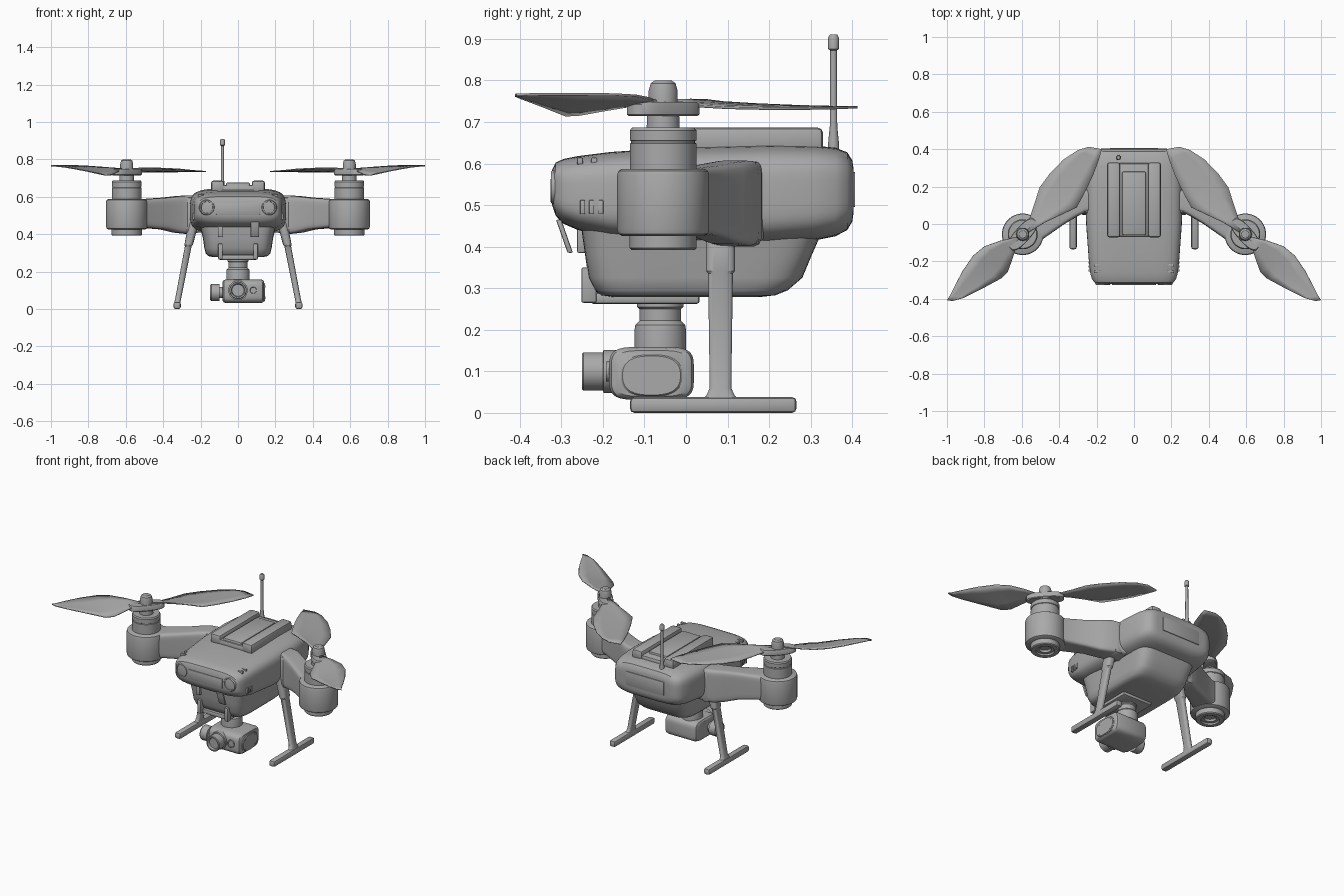
import bpy, bmesh, math
from mathutils import Vector

cube = bpy.data.objects.get("Cube")
if cube:
    bpy.data.objects.remove(cube, do_unlink=True)

grey = bpy.data.materials.new("matte grey")
grey.use_nodes = True
grey.diffuse_color = (0.4, 0.4, 0.4, 1)
grey.node_tree.nodes["Principled BSDF"].inputs["Base Color"].default_value = (0.4, 0.4, 0.4, 1)

X, Y, Z = Vector((1, 0, 0)), Vector((0, 1, 0)), Vector((0, 0, 1))


def finish(name, bm, mirror=False, thickness=0, angle=35):
    """Turn a bmesh into a shaded object, optionally mirrored across x = 0."""
    bmesh.ops.recalc_face_normals(bm, faces=bm.faces)
    me = bpy.data.meshes.new(name)
    bm.to_mesh(me)
    bm.free()
    ob = bpy.data.objects.new(name, me)
    bpy.context.collection.objects.link(ob)
    me.materials.append(grey)
    bpy.ops.object.select_all(action='DESELECT')
    ob.select_set(True)
    bpy.context.view_layer.objects.active = ob
    bpy.ops.object.shade_smooth_by_angle(angle=math.radians(angle))
    if thickness:
        s = ob.modifiers.new("thickness", 'SOLIDIFY')
        s.thickness, s.offset = thickness, 0
    if mirror:
        ob.modifiers.new("mirror", 'MIRROR')
    return ob


def ring(c, u, v, a, b, n=2, count=40):
    """Superellipse section: n = 2 is round, higher n is boxier."""
    pts = []
    for i in range(count):
        t = 2 * math.pi * (i + 0.5) / count
        p, q = math.cos(t), math.sin(t)
        pts.append(Vector(c) + u * a * math.copysign(abs(p) ** (2 / n), p)
                   + v * b * math.copysign(abs(q) ** (2 / n), q))
    return pts


def loft(name, rings, mirror=False, angle=35):
    bm = bmesh.new()
    vs = [[bm.verts.new(p) for p in r] for r in rings]
    k = len(vs[0])
    for r, s in zip(vs, vs[1:]):
        for i in range(k):
            bm.faces.new((r[i], r[(i + 1) % k], s[(i + 1) % k], s[i]))
    bm.faces.new(vs[0])
    bm.faces.new(vs[-1])
    return finish(name, bm, mirror, angle=angle)


def lathe(name, base, profile, axis=Z, mirror=False):
    """Turned part; profile is (radius, distance along axis)."""
    u, v = (X, Y) if axis == Z else (X, Z) if axis == Y else (Y, Z)
    return loft(name, [ring(Vector(base) + axis * h, u, v, r, r) for r, h in profile], mirror)


def box(name, lo, hi, bevel=0.005, mirror=False, lean=0):
    """Bevelled box; lean shifts the top along y."""
    bm = bmesh.new()
    bmesh.ops.create_cube(bm, size=1)
    for v in bm.verts:
        top = v.co.z > 0
        v.co = Vector([l + (h - l) * (c + 0.5) for l, h, c in zip(lo, hi, v.co)])
        v.co.y += lean if top else 0
    bmesh.ops.bevel(bm, geom=bm.edges[:], offset=bevel, segments=2, profile=0.5, affect='EDGES')
    return finish(name, bm, mirror)


# Upper fuselage: sections along y as (y, half width, bottom, top)
upper = [(-.322, .185, .50, .585), (-.314, .21, .475, .602), (-.295, .225, .455, .611),
         (-.26, .235, .44, .618), (-.18, .243, .42, .628), (0, .256, .405, .64),
         (.2, .258, .405, .645), (.31, .248, .415, .643), (.36, .235, .425, .638),
         (.388, .218, .44, .627), (.4, .195, .46, .608), (.403, .17, .48, .59)]
loft("upper_fuselage", [ring((0, y, (a + b) / 2), X, Z, w, (b - a) / 2, 4.2, 56)
                        for y, w, a, b in upper])

# Lower fuselage: sections along z as (z, half width, front y, back y)
lower = [(.279, .14, -.18, .18), (.283, .16, -.205, .215), (.295, .172, -.22, .245),
         (.325, .18, -.235, .28), (.38, .188, -.243, .303), (.43, .2, -.25, .325),
         (.48, .21, -.255, .34)]
loft("lower_fuselage", [ring((0, (a + b) / 2, z), X, Y, w, (b - a) / 2, 6, 56)
                        for z, w, a, b in lower])

# Battery with two raised rails
box("battery_base", (-.14, -.068, .62), (.14, .325, .663), .012)
box("battery_centre", (-.064, -.06, .63), (.064, .28, .676), .008)
box("battery_rail", (.074, -.072, .625), (.144, .33, .687), .014, True)

# Antenna
lathe("antenna", (-.083, .355, 0),
      [(.014, .62), (.013, .65), (.009, .69), (.008, .872), (.013, .876), (.013, .903), (.009, .91)])

# Front lamps, visor, clips and vents
lathe("front_lamp", (.166, 0, .543),
      [(.042, -.27), (.042, -.318), (.038, -.325), (.032, -.325), (.029, -.316)], Y, True)
box("visor", (-.118, -.326, .505), (.118, -.31, .565), .004)
box("front_tab", (.067, -.285, .385), (.113, -.272, .465), .004, lean=-.028)
box("front_latch", (-.108, -.262, .385), (-.082, -.235, .445), .004)
box("lower_clip", (.082, -.252, .265), (.106, -.215, .35), .005, True)
for i in range(3):
    box("side_vent", (.225, -.255 + .022 * i, .478), (.243, -.243 + .022 * i, .512), .002, True)
for y in (-.262, -.228):
    box("top_slot", (.182, y, .598), (.214, y + .014, .614), .002, True)
box("rear_panel", (-.13, .395, .495), (.13, .407, .58), .003)

# Arms: sections along a bent path as (x, y, half width, bottom, top)
arm = [(.2, .135, .058, .41, .605), (.28, .118, .06, .402, .607), (.33, .09, .056, .408, .603),
       (.4, .047, .055, .425, .595), (.5, -.01, .066, .434, .588), (.59, -.05, .088, .437, .583)]
rings = []
for i, (x, y, w, a, b) in enumerate(arm):
    p, q = arm[max(i - 1, 0)], arm[min(i + 1, len(arm) - 1)]
    d = Vector((q[0] - p[0], q[1] - p[1], 0)).normalized()
    rings.append(ring((x, y, (a + b) / 2), d.cross(Z), Z, w, (b - a) / 2, 7))
loft("arm", rings, True)
box("arm_root_collar", (.225, .055, .4), (.285, .182, .6), .02, True)

# Motors
M = (.595, -.055, 0)
lathe("motor_housing", M, [(.1, .426), (.108, .431), (.111, .442), (.111, .572),
                           (.108, .582), (.1, .587)], mirror=True)
lathe("motor_bottom_cap", M, [(.03, .415), (.034, .402), (.05, .402), (.052, .392), (.076, .392),
                              (.081, .397), (.081, .44)], mirror=True)
lathe("motor", M, [(.08, .57), (.08, .648), (.077, .65), (.077, .654), (.08, .656),
                   (.08, .68), (.075, .687)], mirror=True)
lathe("rotor_hub", M, [(.04, .68), (.038, .74), (.035, .742), (.035, .775), (.03, .793),
                       (.02, .8)], mirror=True)
along = Vector((.66, -.75, 0)).normalized()
loft("blade_clamp", [ring((.595, -.055, z), along, along.cross(Z), .105 * s, .042 * s, 2.6)
                     for z, s in ((.714, .93), (.718, 1), (.742, 1), (.748, .93))], True)


# Rotor blades: matching points on the two edges, root to tip
def blade(name, edge_a, edge_b):
    bm = bmesh.new()
    rows = [[bm.verts.new(Vector(a).lerp(Vector(b), t / 4)) for t in range(5)]
            for a, b in zip(edge_a, edge_b)]
    for r, s in zip(rows, rows[1:]):
        for i in range(4):
            bm.faces.new((r[i], r[i + 1], s[i + 1], s[i]))
    finish(name, bm, True, .006)


blade("outer_blade",
      [(.625, -.07, .75), (.715, -.09, .757), (.8, -.12, .763), (.86, -.17, .766),
       (.915, -.25, .767), (.955, -.325, .767), (.985, -.385, .766), (1, -.407, .766)],
      [(.61, -.085, .742), (.635, -.14, .738), (.655, -.2, .728), (.675, -.255, .718),
       (.71, -.29, .716), (.82, -.35, .74), (.91, -.395, .757), (.97, -.412, .764)])
blade("inner_blade",
      [(.58, -.03, .74), (.558, .03, .738), (.535, .1, .734), (.505, .195, .732),
       (.45, .27, .732), (.377, .345, .733), (.3, .395, .735), (.243, .413, .735)],
      [(.565, -.045, .752), (.47, .012, .753), (.388, .05, .752), (.307, .088, .747),
       (.262, .17, .742), (.217, .265, .738), (.187, .345, .736), (.172, .4, .735)])

# Landing gear: leg sections as (z, x, half depth x, half depth y)
leg = [(.03, .325, .017, .046), (.042, .323, .016, .034), (.06, .319, .016, .026),
       (.335, .266, .018, .03), (.342, .264, .023, .035), (.4, .251, .025, .035),
       (.46, .238, .025, .034)]
loft("landing_leg", [ring((x, .083, z), X, Y, a, b, 2.8, 28) for z, x, a, b in leg], True)
box("landing_skid", (.306, -.135, 0), (.345, .266, .038), .011, True)

# Gimbal
box("gimbal_mount", (-.1, -.23, .262), (.1, .033, .29), .008)
lathe("gimbal_column", (0, -.062, 0),
      [(.062, .13), (.062, .2), (.06, .212), (.05, .222), (.05, .25), (.056, .255), (.056, .285)])

# Camera
cam = [(-.082, .8), (-.076, .93), (-.062, 1), (.118, 1), (.132, .95), (.138, .86)]
loft("camera_body", [ring((x, -.083, .095), Y, Z, .102 * s, .064 * s, 4.5) for x, s in cam])
loft("camera_side_cover", [ring((x, -.083, .09), Y, Z, .074 * s, .05 * s, 2.6)
                           for x, s in ((.12, 1), (.14, 1), (.144, .94))])
lathe("camera_lens", (0, 0, .1), [(.052, -.15), (.052, -.198), (.046, -.2), (.046, -.247),
                                  (.043, -.25), (.036, -.25), (.032, -.235)], Y)
lathe("camera_sensor", (.082, 0, .1), [(.024, -.17), (.024, -.192), (.018, -.192), (.016, -.187)], Y)
lathe("tilt_motor", (0, -.125, .088), [(.03, -.07), (.03, -.098), (.045, -.1), (.045, -.143),
                                       (.04, -.15)], X)
for y, z in ((-.13, .06), (-.13, .12), (-.035, .06), (-.035, .12)):
    lathe("cover_screw", (.139, y, z), [(.006, 0), (.006, .007)], X)
